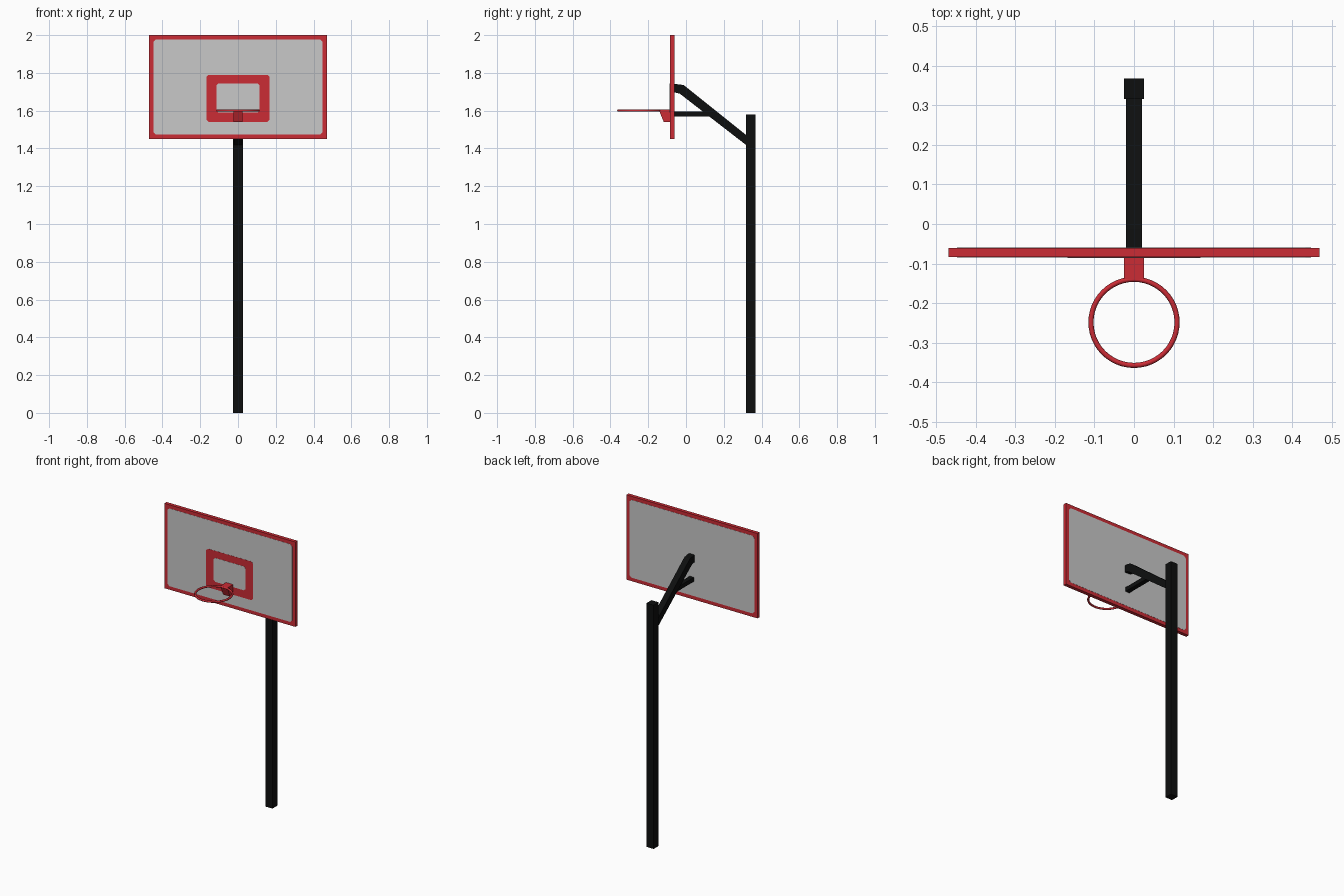
import bpy, bmesh, math
from mathutils import Vector

if "Cube" in bpy.data.objects:
    bpy.data.objects.remove(bpy.data.objects["Cube"])


def material(name, rgb):
    m = bpy.data.materials.new(name)
    m.diffuse_color = (*rgb, 1.0)
    m.use_nodes = True
    m.node_tree.nodes["Principled BSDF"].inputs["Base Color"].default_value = m.diffuse_color
    return m


RED = material("red paint", (0.60, 0.025, 0.036))
GREY = material("pale grey panel", (0.58, 0.58, 0.58))
BLACK = material("black steel", (0.004, 0.0045, 0.0045))


def prism(name, pts, offset, mat):
    """Extrude a closed 3D polygon along an offset vector."""
    bm = bmesh.new()
    face = bm.faces.new([bm.verts.new(p) for p in pts])
    res = bmesh.ops.extrude_face_region(bm, geom=[face])
    verts = [v for v in res["geom"] if isinstance(v, bmesh.types.BMVert)]
    bmesh.ops.translate(bm, verts=verts, vec=Vector(offset))
    bmesh.ops.recalc_face_normals(bm, faces=bm.faces)
    me = bpy.data.meshes.new(name)
    bm.to_mesh(me)
    bm.free()
    me.materials.append(mat)
    ob = bpy.data.objects.new(name, me)
    bpy.context.collection.objects.link(ob)
    return ob


def side_profile(name, yz, half_width, mat):
    """Side outline in y, z given thickness along x."""
    return prism(name, [(-half_width, y, z) for y, z in yz], (2 * half_width, 0, 0), mat)


def box(name, half_width, y0, y1, z0, z1, mat):
    return side_profile(name, [(y0, z0), (y1, z0), (y1, z1), (y0, z1)], half_width, mat)


def plate(name, w, z0, z1, y0, y1, c, mat):
    """Thin upright plate with clipped corners."""
    pts = [(-w + c, z0), (w - c, z0), (w, z0 + c), (w, z1 - c),
           (w - c, z1), (-w + c, z1), (-w, z1 - c), (-w, z0 + c)]
    return prism(name, [(x, y0, z) for x, z in pts], (0, y1 - y0, 0), mat)


# Backboard with grey panels front and back, and the painted target
FRONT, BACK = -0.0835, -0.061
box("backboard", 0.47, FRONT, BACK, 1.45, 2.0, RED)
plate("front_panel", 0.448, 1.473, 1.977, FRONT - 0.001, FRONT + 0.002, 0.014, GREY)
plate("back_panel", 0.448, 1.473, 1.977, BACK - 0.002, BACK + 0.001, 0.014, GREY)
plate("target_border", 0.168, 1.54, 1.79, FRONT - 0.002, FRONT + 0.002, 0.012, RED)
plate("target_centre", 0.115, 1.59, 1.745, FRONT - 0.003, FRONT + 0.002, 0.012, GREY)

# Hoop and its bracket
bpy.ops.mesh.primitive_torus_add(major_segments=48, minor_segments=8,
                                 major_radius=0.109, minor_radius=0.0065,
                                 location=(0, -0.249, 1.601))
hoop = bpy.context.object
hoop.name = "hoop"
hoop.data.materials.append(RED)
bpy.ops.object.shade_smooth_by_angle(angle=math.radians(50))
side_profile("hoop_bracket", [(-0.139, 1.607), (-0.139, 1.592), (-0.118, 1.541),
                              (-0.08, 1.541), (-0.08, 1.607)], 0.025, RED)

# Post, bent support arm and lower strut
box("post", 0.0255, 0.317, 0.368, 0.0, 1.58, BLACK)
side_profile("support_arm", [(-0.062, 1.742), (-0.013, 1.736), (0.325, 1.466),
                             (0.325, 1.413), (-0.033, 1.690), (-0.062, 1.697)], 0.02, BLACK)
box("lower_strut", 0.015, -0.062, 0.14, 1.568, 1.595, BLACK)
